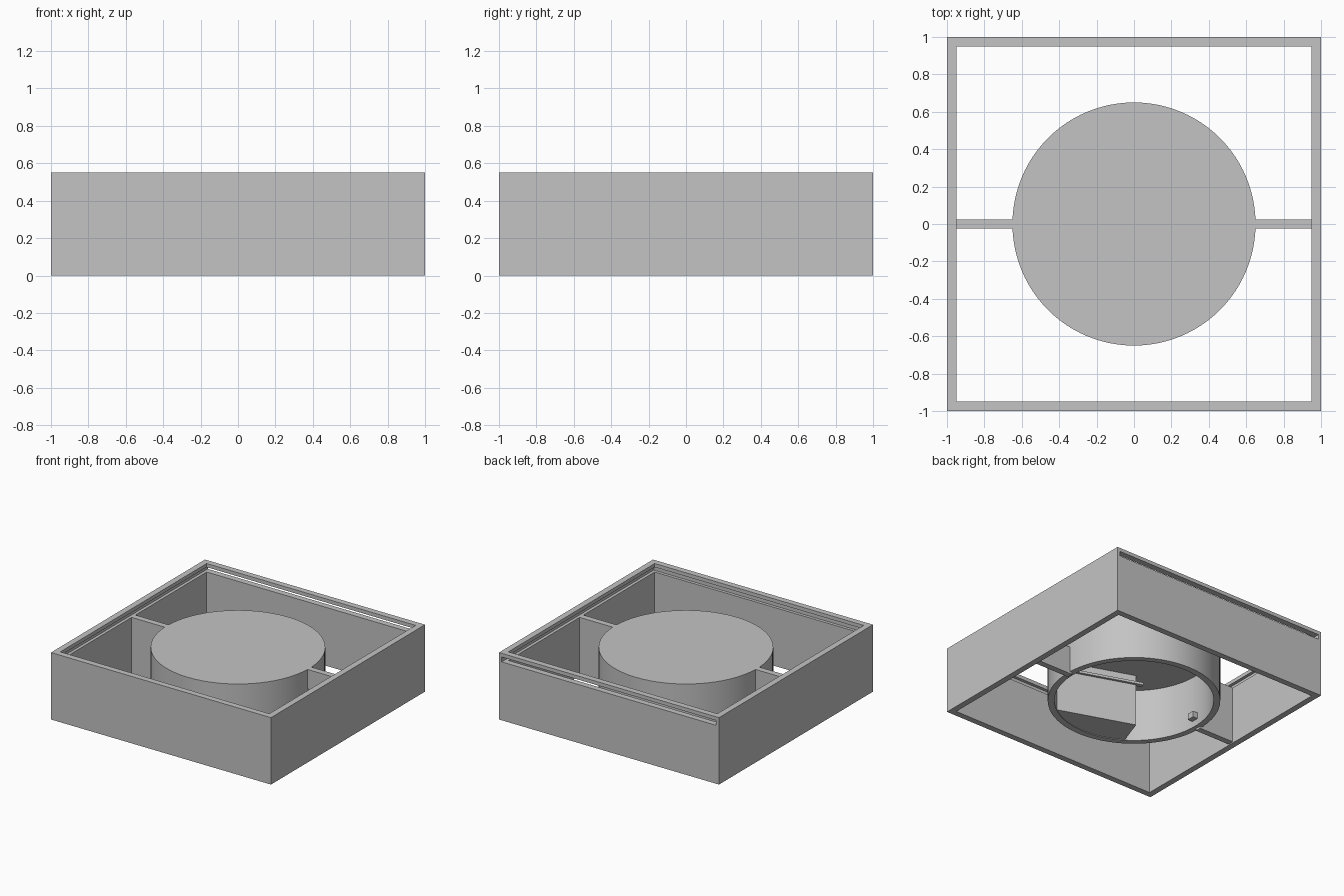
import bpy, bmesh
from math import radians, cos, sin, tau
from mathutils import Matrix, Vector

cube = bpy.data.objects.get("Cube")
if cube:
    bpy.data.objects.remove(cube, do_unlink=True)

grey = bpy.data.materials.new("plain grey")
grey.use_nodes = True
grey.diffuse_color = (0.55, 0.55, 0.55, 1)
grey.node_tree.nodes["Principled BSDF"].inputs["Base Color"].default_value = grey.diffuse_color


def finish(name, bm):
    bmesh.ops.recalc_face_normals(bm, faces=bm.faces)
    mesh = bpy.data.meshes.new(name)
    bm.to_mesh(mesh)
    bm.free()
    mesh.materials.append(grey)
    obj = bpy.data.objects.new(name, mesh)
    bpy.context.collection.objects.link(obj)
    return obj


def box(name, low, high, turn=0.0):
    """Box between two corners, then turned about the z axis."""
    low, high = Vector(low), Vector(high)
    bm = bmesh.new()
    bmesh.ops.create_cube(bm, size=1, matrix=Matrix.Rotation(turn, 4, "Z")
                          @ Matrix.Translation((low + high) / 2)
                          @ Matrix.Diagonal((*(high - low), 1)))
    return finish(name, bm)


def lathe(name, profile, steps=96):
    bm = bmesh.new()
    verts = [bm.verts.new((r, 0, z)) for r, z in profile]
    edges = [bm.edges.new(pair) for pair in zip(verts, verts[1:])]
    bmesh.ops.spin(bm, geom=verts + edges, cent=(0, 0, 0), axis=(0, 0, 1),
                   angle=tau, steps=steps)
    bmesh.ops.remove_doubles(bm, verts=bm.verts, dist=0.0001)
    return finish(name, bm)


def combine(obj, tool, operation="DIFFERENCE"):
    """Apply a boolean and remove the cutter."""
    mod = obj.modifiers.new("cut", "BOOLEAN")
    mod.operation = operation
    mod.solver = "EXACT"
    mod.object = tool
    bpy.context.view_layer.objects.active = obj
    bpy.ops.object.modifier_apply(modifier=mod.name)
    bpy.data.objects.remove(tool, do_unlink=True)


HEIGHT, SHELF, WALL = 0.55, 0.48, 0.05
BASE, CEILING, RADIUS = 0.027, 0.46, 0.65
INNER = RADIUS - WALL
INSIDE = 1 - WALL

# Square frame, open above and below, with a lid groove that opens at the back
frame = box("outer_frame", (-1, -1, 0), (1, 1, HEIGHT))
combine(frame, box("opening", (-INSIDE, -INSIDE, -1), (INSIDE, INSIDE, 1)))
combine(frame, box("lid_groove", (-0.975, -0.975, SHELF), (0.975, 1.1, 0.52)))

# Round cup, closed on top
cup = lathe("round_housing", [(0, SHELF), (RADIUS, SHELF), (RADIUS, BASE),
                              (INNER, BASE), (INNER, CEILING), (0, CEILING)])
bpy.ops.object.select_all(action="DESELECT")
cup.select_set(True)
bpy.context.view_layer.objects.active = cup
bpy.ops.object.shade_smooth_by_angle(angle=radians(30))

# Ribs that hold the cup, the left one with a cable hole
for side, name in ((1, "left_rib"), (-1, "right_rib")):
    ends = sorted((side * (RADIUS - 0.02), side * INSIDE))
    rib = box(name, (ends[0], -0.025, 0.01), (ends[1], 0.025, SHELF))
    if side > 0:
        combine(rib, box("cable_hole", (0.6, -0.1, 0.24), (0.72, 0.1, 0.32)))

# Solid compartment against the inner wall, with a thin ledge on its flat side
tilt = radians(-19)
compartment = box("inner_compartment", (-0.15, -0.7, BASE + 0.005),
                  (0.6, -0.345, CEILING), tilt)
combine(compartment, lathe("inner_limit", [(0, 0), (INNER, 0), (INNER, HEIGHT), (0, HEIGHT)]),
        "INTERSECT")
box("compartment_ledge", (-0.2, -0.36, 0.38), (0.45, -0.325, 0.4), tilt)

# Small clips around the inside of the cup
for i, name in enumerate(("left", "back", "right", "front")):
    box(name + "_clip", (INNER - 0.045, -0.03, 0.08), (INNER + 0.01, 0.03, 0.13),
        i * tau / 4)
